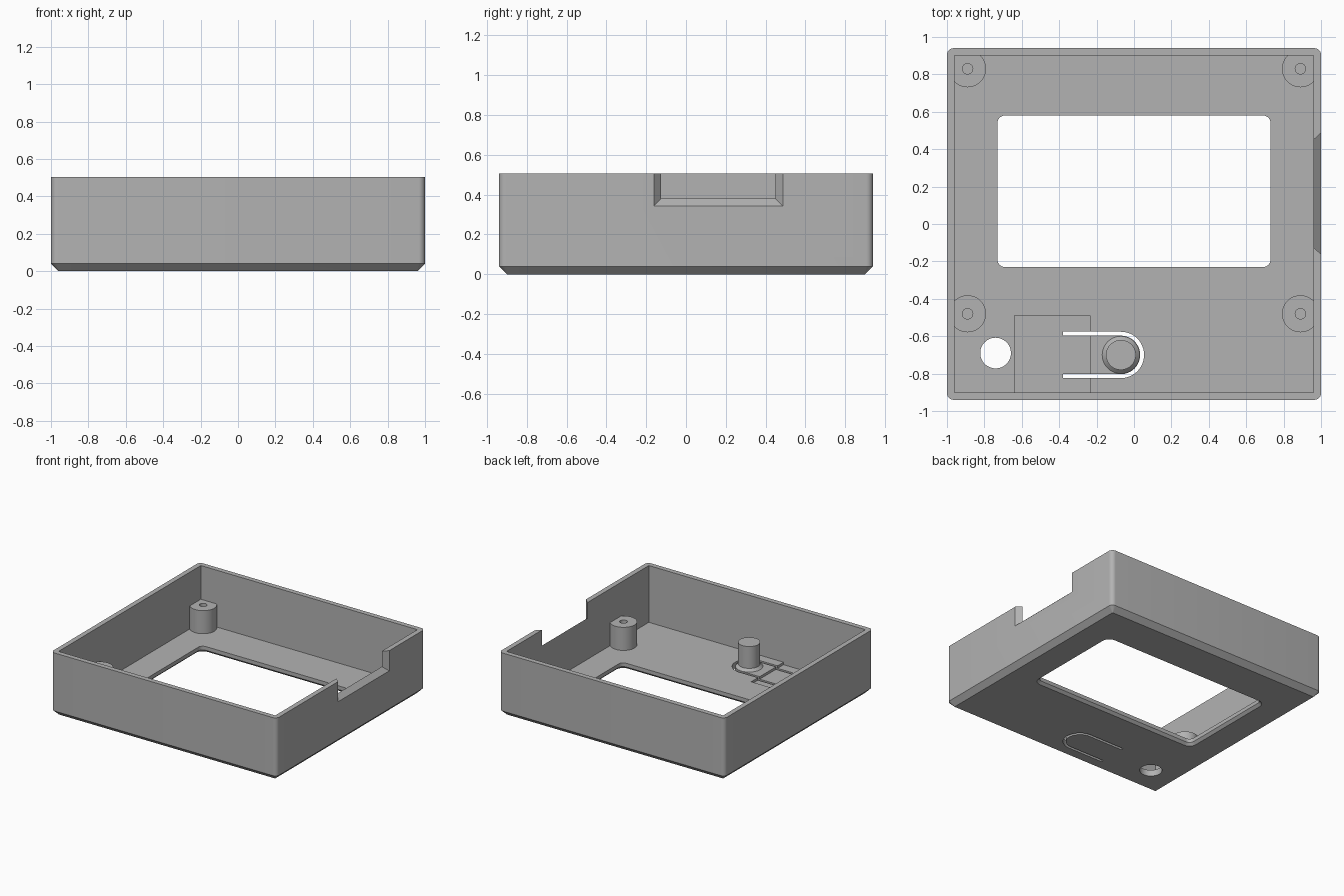
import bpy, bmesh, math
from math import pi, cos, sin

cube = bpy.data.objects.get("Cube")
if cube:
    bpy.data.objects.remove(cube, do_unlink=True)

grey = bpy.data.materials.new("plain_grey")
grey.use_nodes = True
GREY = (0.45, 0.45, 0.45, 1)
grey.diffuse_color = GREY
grey.node_tree.nodes["Principled BSDF"].inputs["Base Color"].default_value = GREY

TOP, FLOOR, WALL = 0.505, 0.05, 0.04
HX, HY = 1.0, 0.94


def arc(cx, cy, r, start, end, steps):
    return [(cx + r * cos(start + (end - start) * i / steps),
             cy + r * sin(start + (end - start) * i / steps)) for i in range(steps + 1)]


def circle(cx, cy, r, sides=48):
    return arc(cx, cy, r, 0, 2 * pi, sides)[:-1]


def rounded_rect(x0, x1, y0, y1, r, steps=8):
    corners = [(x1 - r, y1 - r), (x0 + r, y1 - r), (x0 + r, y0 + r), (x1 - r, y0 + r)]
    return [p for i, (cx, cy) in enumerate(corners)
            for p in arc(cx, cy, r, i * pi / 2, (i + 1) * pi / 2, steps)]


def rect(x0, x1, y0, y1):
    return [(x1, y1), (x0, y1), (x0, y0), (x1, y0)]


def loft(name, sections):
    """Capped solid through (outline, z) sections of equal point count."""
    bm = bmesh.new()
    rings = [[bm.verts.new((x, y, z)) for x, y in pts] for pts, z in sections]
    for a, b in zip(rings, rings[1:]):
        n = len(a)
        for i in range(n):
            j = (i + 1) % n
            bm.faces.new((a[i], a[j], b[j], b[i]))
    bm.faces.new(rings[0][::-1])
    bm.faces.new(rings[-1])
    bmesh.ops.recalc_face_normals(bm, faces=bm.faces)
    mesh = bpy.data.meshes.new(name)
    bm.to_mesh(mesh)
    bm.free()
    mesh.materials.append(grey)
    obj = bpy.data.objects.new(name, mesh)
    bpy.context.collection.objects.link(obj)
    return obj


def prism(name, outline, z0, z1):
    return loft(name, [(outline, z0), (outline, z1)])


def cut(obj, cutter):
    mod = obj.modifiers.new(cutter.name, 'BOOLEAN')
    mod.operation, mod.solver, mod.object = 'DIFFERENCE', 'EXACT', cutter
    bpy.context.view_layer.objects.active = obj
    bpy.ops.object.modifier_apply(modifier=mod.name)
    bpy.data.objects.remove(cutter, do_unlink=True)


def smooth(obj):
    bpy.ops.object.select_all(action='DESELECT')
    obj.select_set(True)
    bpy.context.view_layer.objects.active = obj
    bpy.ops.object.shade_smooth_by_angle(angle=math.radians(25))


# Tray with rounded corners and a chamfered underside
outer = rounded_rect(-HX, HX, -HY, HY, 0.035)
base = rounded_rect(-HX + WALL, HX - WALL, -HY + WALL, HY - WALL, 0.004)
tray = loft("tray", [(base, 0), (outer, WALL), (outer, TOP)])
cut(tray, prism("cavity", rect(-HX + WALL, HX - WALL, -HY + WALL, HY - WALL), FLOOR, 1))

# Display window, flared towards the underside
def window(grow):
    return rounded_rect(-0.73 - grow, 0.73 + grow, -0.23 - grow, 0.58 + grow, 0.04 + grow)

cut(tray, loft("window", [(window(0.03), -0.01), (window(0), 0.02), (window(0), 0.2)]))

# Round hole beside the button
cut(tray, prism("round_hole", circle(-0.74, -0.69, 0.082), -0.1, 0.2))

# Thinned hinge area and U-shaped slot around the flexible button arm
BX, BY = -0.07, -0.70
cut(tray, prism("hinge_recess", rect(-0.64, -0.235, -0.9, -0.49), 0.03, 0.2))
slot = ([(-0.38, BY - 0.124)] + arc(BX, BY, 0.124, -pi / 2, pi / 2, 24) + [(-0.38, BY + 0.124)]
        + [(-0.38, BY + 0.103)] + arc(BX, BY, 0.103, pi / 2, -pi / 2, 24) + [(-0.38, BY - 0.103)])
cut(tray, prism("button_slot", slot, -0.1, 0.2))

# Bevelled notch in the side wall: built lying flat, then stood up along x
def notch_outline(g):
    return rect(-0.125 - g, 0.45 + g, 0.38 - g, 0.7)

notch = loft("side_notch", [(notch_outline(-0.02), 0.94), (notch_outline(0), 0.96),
                            (notch_outline(0.055), 1.02)])
for v in notch.data.vertices:
    y, z, x = v.co
    v.co = (x, y, z)
cut(tray, notch)
smooth(tray)

# Screw bosses with blind holes
for side, sx in (("left", 1), ("right", -1)):
    for end, y in (("front", -0.48), ("back", 0.83)):
        x = 0.89 * sx
        boss = loft(f"screw_boss_{end}_{side}", [
            (circle(x, y, r), z) for r, z in
            ((0.099, 0.045), (0.099, 0.235), (0.028, 0.235), (0.028, 0.07))])
        smooth(boss)

# Button post with a flared foot
post = loft("button_post", [(circle(BX, BY, r), z) for r, z in
                            ((0.1, 0.04), (0.1, FLOOR), (0.08, 0.07), (0.08, 0.245))])
smooth(post)
